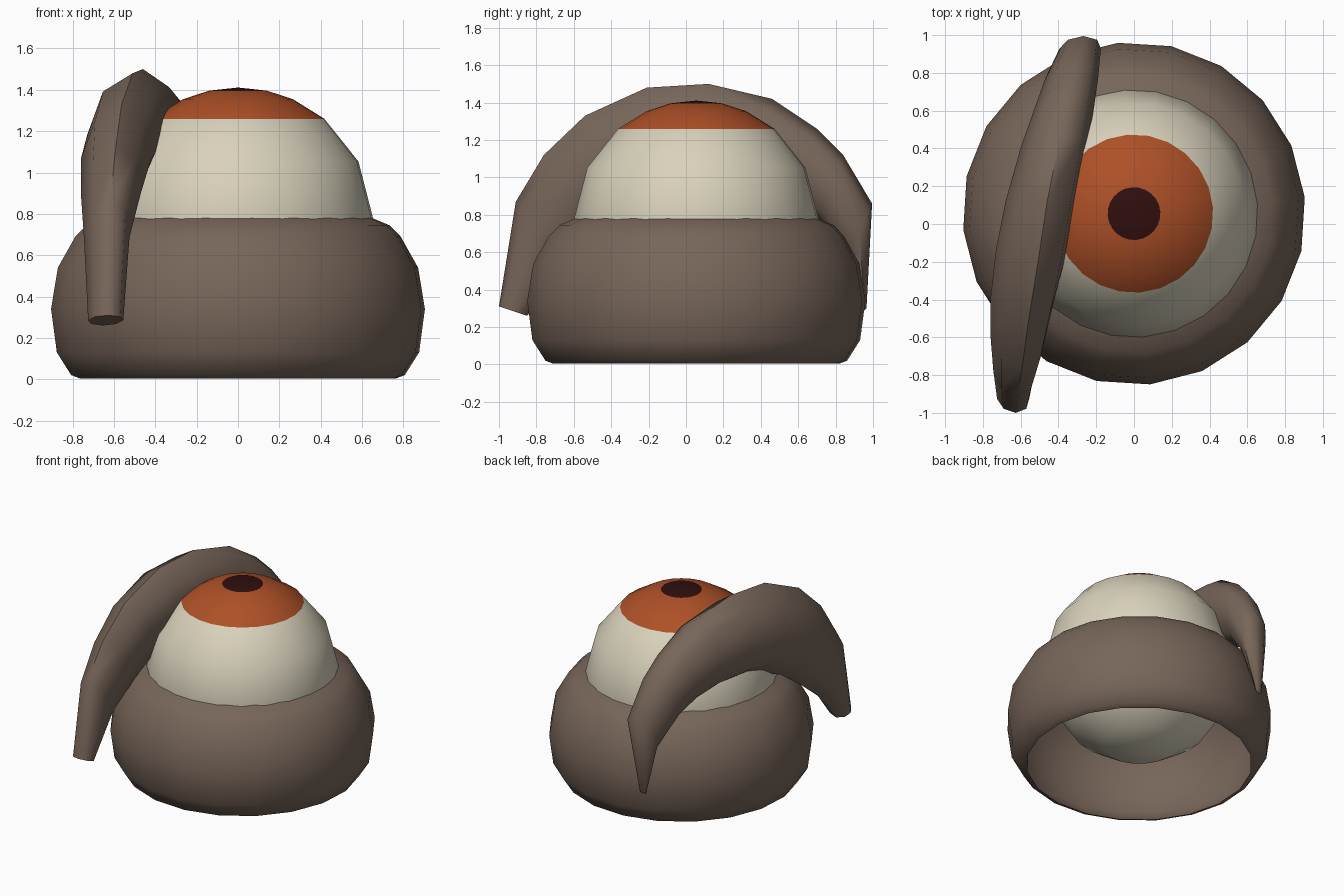
import bpy, bmesh, math
from mathutils import Vector

if "Cube" in bpy.data.objects:
    bpy.data.objects.remove(bpy.data.objects["Cube"])

CY = 0.055  # the eye and its socket sit slightly behind the origin


def material(name, rgb):
    m = bpy.data.materials.new(name)
    m.diffuse_color = (*rgb, 1)
    m.use_nodes = True
    m.node_tree.nodes["Principled BSDF"].inputs["Base Color"].default_value = m.diffuse_color
    return m


BROWN = material("brown_skin", (0.185, 0.132, 0.10))
CREAM = material("cream_white", (0.69, 0.64, 0.50))
ORANGE = material("orange_iris", (0.42, 0.08, 0.02))
DARK = material("dark_pupil", (0.03, 0.0045, 0.0045))


def finish(name, bm, mats, angle, recalc=True):
    bmesh.ops.remove_doubles(bm, verts=bm.verts, dist=0.0005)
    if recalc:
        bmesh.ops.recalc_face_normals(bm, faces=bm.faces)
    me = bpy.data.meshes.new(name)
    bm.to_mesh(me)
    bm.free()
    ob = bpy.data.objects.new(name, me)
    bpy.context.collection.objects.link(ob)
    for m in mats:
        me.materials.append(m)
    bpy.ops.object.select_all(action='DESELECT')
    ob.select_set(True)
    bpy.context.view_layer.objects.active = ob
    bpy.ops.object.shade_smooth_by_angle(angle=math.radians(angle))
    return ob


def bridge(bm, rings):
    n = len(rings[0])
    for a, b in zip(rings, rings[1:]):
        for i in range(n):
            j = (i + 1) % n
            bm.faces.new((a[i], a[j], b[j], b[i]))


def lathe(bm, profile, segs):
    # profile of (radius, height), bottom to top, faces pointing outward
    rings = []
    for r, z in profile:
        r = max(r, 1e-5)
        rings.append([bm.verts.new((r * math.cos(t), CY + r * math.sin(t), z))
                      for t in (2 * math.pi * (i + 0.3) / segs for i in range(segs))])
    bridge(bm, rings)


# socket: open-bottomed bulging shell around the eye
bm = bmesh.new()
lathe(bm, [(0.77, 0.005), (0.81, 0.02), (0.88, 0.13), (0.908, 0.34),
           (0.875, 0.54), (0.79, 0.69), (0.735, 0.745), (0.64, 0.785)], 20)
finish("socket", bm, [BROWN], 60, recalc=False)

# eyeball: sphere with ring cuts on the iris and pupil borders
R, ZC = 0.656, 0.755
bm = bmesh.new()
lathe(bm, [(R * math.cos(math.radians(a)), ZC + R * math.sin(math.radians(a)))
           for a in (-90, -67, -45, -22, 2, 27, 50.3, 66, 77.7, 90)], 24)
eye = finish("eyeball", bm, [CREAM, ORANGE, DARK], 60)
for p in eye.data.polygons:
    p.material_index = 2 if p.center.z > 1.396 else 1 if p.center.z > 1.26 else 0

# eyelid: arched tube, stations of (x, width, outer y, outer z, inner y, inner z)
stations = [
    (-0.64, 0.17, -1.00, 0.31, -0.85, 0.26),
    (-0.635, 0.22, -0.91, 0.87, -0.64, 0.50),
    (-0.615, 0.29, -0.76, 1.12, -0.42, 0.68),
    (-0.59, 0.34, -0.54, 1.33, -0.25, 0.80),
    (-0.54, 0.38, -0.21, 1.48, -0.05, 0.88),
    (-0.49, 0.38, 0.12, 1.50, 0.12, 0.91),
    (-0.42, 0.35, 0.46, 1.42, 0.38, 0.90),
    (-0.365, 0.31, 0.70, 1.26, 0.56, 0.85),
    (-0.33, 0.28, 0.84, 1.12, 0.70, 0.77),
    (-0.285, 0.22, 0.995, 0.86, 0.86, 0.58),
    (-0.31, 0.05, 0.965, 0.30, 0.945, 0.28),
]
bm = bmesh.new()
rings = []
for x, w, oy, oz, iy, iz in stations:
    outer = Vector((x + w * 0.08, oy, oz))
    inner = Vector((x - w * 0.08, iy, iz))
    mid, half = (outer + inner) / 2, (outer - inner) / 2
    rings.append([bm.verts.new(mid + half * math.cos(t) + Vector((w / 2 * math.sin(t), 0, 0)))
                  for t in (2 * math.pi * i / 8 for i in range(8))])
bridge(bm, rings)
bm.faces.new(rings[0])
bm.faces.new(rings[-1])
finish("eyelid", bm, [BROWN], 60)
